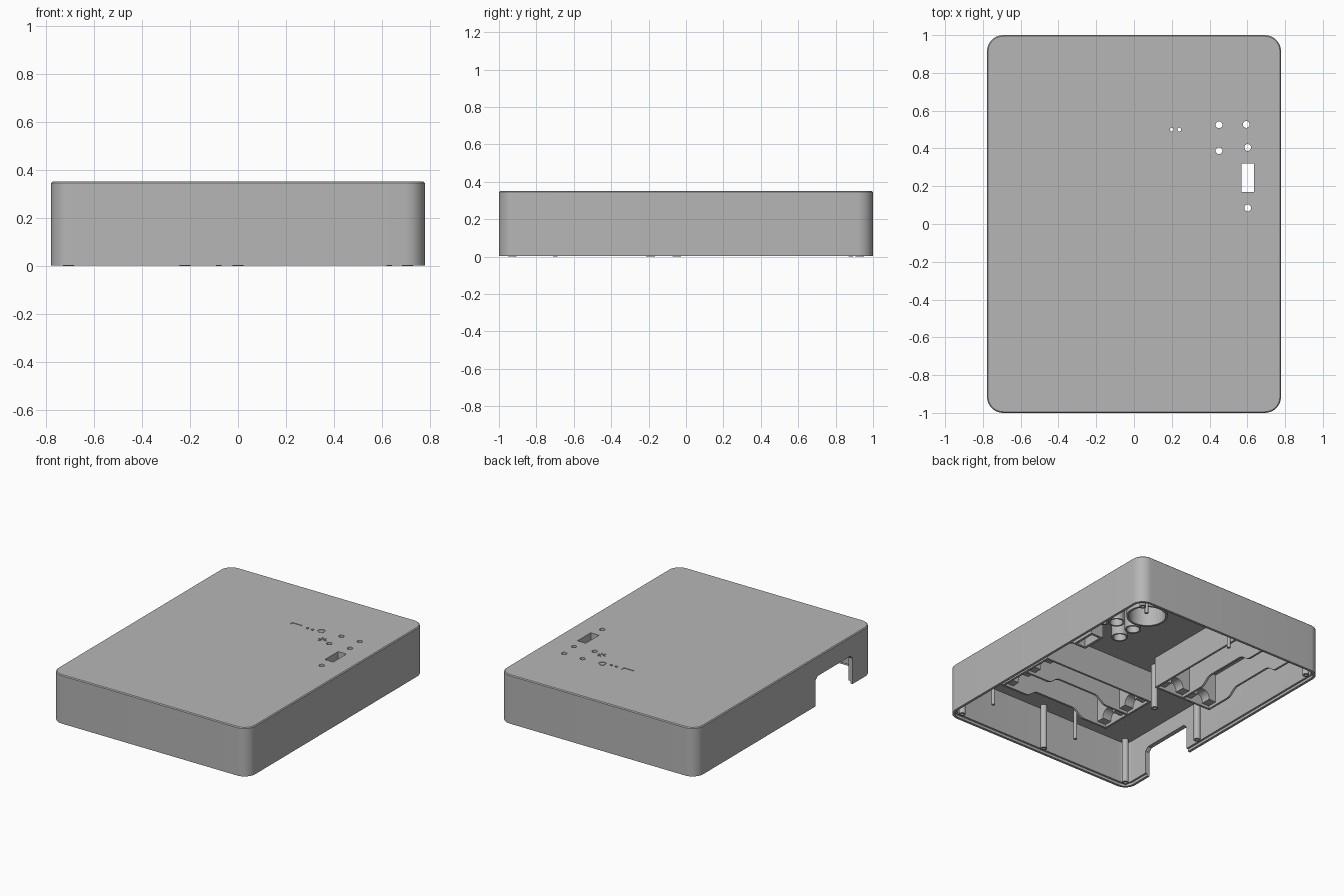
import bpy, bmesh, math
from mathutils import Matrix

cube = bpy.data.objects.get("Cube")
if cube:
    bpy.data.objects.remove(cube, do_unlink=True)

grey = bpy.data.materials.new("plain grey")
grey.use_nodes = True
grey.diffuse_color = (0.47, 0.47, 0.47, 1)
grey.node_tree.nodes["Principled BSDF"].inputs["Base Color"].default_value = (0.47, 0.47, 0.47, 1)

W, D, H = 1.556, 2.0, 0.35     # outer size
CEIL = 0.325                   # underside of the lid
RIM = 0.1                      # lower edge of the battery bays
UP = CEIL + 0.008              # internal parts sink slightly into the lid


def make(name, bm):
    bmesh.ops.recalc_face_normals(bm, faces=bm.faces)
    mesh = bpy.data.meshes.new(name)
    bm.to_mesh(mesh)
    bm.free()
    obj = bpy.data.objects.new(name, mesh)
    bpy.context.collection.objects.link(obj)
    mesh.materials.append(grey)
    return obj


def activate(obj):
    bpy.ops.object.select_all(action='DESELECT')
    obj.select_set(True)
    bpy.context.view_layer.objects.active = obj


def smooth(obj):
    activate(obj)
    bpy.ops.object.shade_smooth_by_angle(angle=math.radians(28))


def cut(obj, bm):
    """Subtract the solids in bm, then discard the cutter."""
    cutter = make("cutter", bm)
    cutter.hide_render = True
    mod = obj.modifiers.new("cut", 'BOOLEAN')
    mod.object, mod.operation, mod.solver = cutter, 'DIFFERENCE', 'EXACT'
    activate(obj)
    bpy.ops.object.modifier_apply(modifier=mod.name)
    bpy.data.objects.remove(cutter, do_unlink=True)


def loft(bm, rings):
    """Skin a stack of equal point rings and cap both ends."""
    rows = [[bm.verts.new(p) for p in ring] for ring in rings]
    n = len(rows[0])
    for a, b in zip(rows, rows[1:]):
        for i in range(n):
            j = (i + 1) % n
            bm.faces.new((a[i], a[j], b[j], b[i]))
    bm.faces.new(rows[0][::-1])
    bm.faces.new(rows[-1])


def rounded(inset, z, radius=0.085, steps=10):
    r = max(radius - inset, 0.01)
    hx, hy = W / 2 - inset - r, D / 2 - inset - r
    pts = []
    for k, (sx, sy) in enumerate([(1, 1), (-1, 1), (-1, -1), (1, -1)]):
        for i in range(steps + 1):
            a = math.pi / 2 * (k + i / steps)
            pts.append((sx * hx + r * math.cos(a), sy * hy + r * math.sin(a), z))
    return pts


def box(bm, x0, x1, y0, y1, z0, z1):
    size = Matrix.Diagonal((x1 - x0, y1 - y0, z1 - z0, 1))
    mid = Matrix.Translation(((x0 + x1) / 2, (y0 + y1) / 2, (z0 + z1) / 2))
    bmesh.ops.create_cube(bm, size=1, matrix=mid @ size)


def frame(bm, x0, x1, y0, y1, t, z0, z1):
    """Rectangular collar of wall t around an opening."""
    for a, b in ((x0 - t, x0), (x1, x1 + t)):
        box(bm, a, b, y0 - t, y1 + t, z0, z1)
    for a, b in ((y0 - t, y0), (y1, y1 + t)):
        box(bm, x0, x1, a, b, z0, z1)


def rod(bm, x, y, r, z0, z1, seg=24):
    bmesh.ops.create_cone(bm, cap_ends=True, segments=seg, radius1=r, radius2=r, depth=z1 - z0,
                          matrix=Matrix.Translation((x, y, (z0 + z1) / 2)))


def tube(bm, x, y, r, wall, z0, z1, seg=32):
    corners = [(r - wall, z0), (r, z0), (r, z1), (r - wall, z1)]
    rows = [[bm.verts.new((x + q * math.cos(t), y + q * math.sin(t), z)) for q, z in corners]
            for t in (2 * math.pi * i / seg for i in range(seg))]
    for a, b in zip(rows, rows[1:] + rows[:1]):
        for i in range(4):
            j = (i + 1) % 4
            bm.faces.new((a[i], b[i], b[j], a[j]))


# Outer shell with a fine top chamfer, hollowed from below with a stepped lip
bm = bmesh.new()
loft(bm, [rounded(0, 0.002), rounded(0, H - 0.006), rounded(0.006, H)])
shell = make("case_shell", bm)
bm = bmesh.new()
loft(bm, [rounded(0.018, -0.05), rounded(0.018, 0.02), rounded(0.032, 0.02), rounded(0.032, CEIL)])
cut(shell, bm)

# Cable opening in the right wall
bm = bmesh.new()
y0, y1, top, c = -0.77, -0.35, 0.21, 0.025
outline = [(y0, -0.1), (y1, -0.1), (y1, top - c), (y1 - c, top), (y0 + c, top), (y0, top - c)]
loft(bm, [[(x, y, z) for y, z in outline] for x in (-0.9, -0.7)])
cut(shell, bm)

# Holes and switch slot through the lid
lamps = [(0.45, 0.525), (0.45, 0.388), (0.594, 0.527)]
screws = [(0.602, 0.405), (0.602, 0.085)]
slot = (0.568, 0.634, 0.17, 0.32)
bm = bmesh.new()
for x, y in lamps + screws:
    rod(bm, x, y, 0.018, 0.29, 0.4)
for x in (0.20, 0.24):
    rod(bm, x, 0.50, 0.01, 0.29, 0.4, 16)
box(bm, *slot, 0.29, 0.4)
cut(shell, bm)

# Shallow engraved marks: a ring, a cell outline and a star
bm = bmesh.new()
tube(bm, 0.30, 0.515, 0.026, 0.007, H - 0.004, H + 0.02, 20)
cut(shell, bm)
bm = bmesh.new()
box(bm, 0.07, 0.15, 0.485, 0.515, H - 0.004, H + 0.02)
cut(shell, bm)
for k in range(3):
    bm = bmesh.new()
    box(bm, -0.03, 0.03, -0.004, 0.004, H - 0.004, H + 0.02)
    turn = Matrix.Translation((0.38, 0.41, 0)) @ Matrix.Rotation(math.pi * k / 3, 4, 'Z')
    bmesh.ops.transform(bm, matrix=turn, verts=bm.verts)
    cut(shell, bm)
smooth(shell)

# Screw posts and thin board pins
bm = bmesh.new()
for x, y in [(-0.705, -0.93), (-0.705, -0.19), (0, -0.93), (-0.22, -0.05),
             (0.705, -0.93), (0.705, 0.93), (-0.705, 0.93)]:
    tube(bm, x, y, 0.023, 0.013, 0, UP, 20)
    rod(bm, x, y, 0.0105, 0.05, UP, 20)
smooth(make("screw_posts", bm))
bm = bmesh.new()
for x in (-0.08, 0.63):
    for y in (-0.70, 0.88):
        rod(bm, x, y, 0.012, 0, UP, 16)
smooth(make("board_pins", bm))

# Lamp sleeves, sounder ring and switch frame
bm = bmesh.new()
for x, y in lamps:
    tube(bm, x, y, 0.055, 0.012, RIM, UP)
tube(bm, 0.49, 0.72, 0.137, 0.015, RIM, UP, 48)
smooth(make("lamp_and_sounder_sleeves", bm))
bm = bmesh.new()
frame(bm, *slot, 0.018, 0.08, UP)
for x, y in screws:
    tube(bm, x, y, 0.034, 0.014, 0.15, UP, 20)
smooth(make("switch_frame", bm))


def bay_wall(bm, y, thick, length, dip):
    """Long wall whose lower edge eases up in the middle for finger access."""
    edge = [(0, RIM), (length, RIM)]
    if dip:
        ease = [(0.2 + 0.1 * i / 8, RIM + dip * (1 - math.cos(math.pi * i / 8)) / 2) for i in range(9)]
        edge = [(0, RIM)] + ease + [(length - u, z) for u, z in reversed(ease)] + [(length, RIM)]
    outline = edge + [(length, UP), (0, UP)]
    loft(bm, [[(u, v, z) for u, z in outline] for v in (y, y + thick)])


def battery_holder(name, place):
    """Two bays side by side, each with a notched terminal block at both ends."""
    length, width, t = 0.9, 0.47, 0.015
    bm = bmesh.new()
    for v, dip in ((0, 0.05), ((width - t) / 2, 0.05), (width - t, 0.0)):
        bay_wall(bm, v, t, length, dip)
    for u in (0, length - t):
        box(bm, u, u + t, t, width - t, RIM, UP)
    bmesh.ops.transform(bm, matrix=place, verts=bm.verts)
    make(name + "_walls", bm)

    bm = bmesh.new()
    notch = bmesh.new()
    pitch = (width - t) / 2
    for k in range(2):
        mid = t / 2 + pitch * (k + 0.5)
        for u in (t, length - t - 0.07):
            box(bm, u, u + 0.07, mid - pitch / 2 + t / 2, mid + pitch / 2 - t / 2, RIM + 0.02, UP)
            spin = Matrix.Translation((u + 0.035, mid, RIM + 0.03)) @ Matrix.Rotation(math.pi / 2, 4, 'Y')
            bmesh.ops.create_cone(notch, cap_ends=True, segments=24, radius1=0.05, radius2=0.05,
                                  depth=0.09, matrix=spin)
    for b in (bm, notch):
        bmesh.ops.transform(b, matrix=place, verts=b.verts)
    blocks = make(name + "_terminal_blocks", bm)
    cut(blocks, notch)
    smooth(blocks)


battery_holder("front_battery_holder", Matrix.Translation((-0.26, -0.60, 0)))
swap = Matrix(((0, 1, 0, -0.625), (1, 0, 0, 0.03), (0, 0, 1, 0), (0, 0, 0, 1)))
battery_holder("back_battery_holder", swap)
